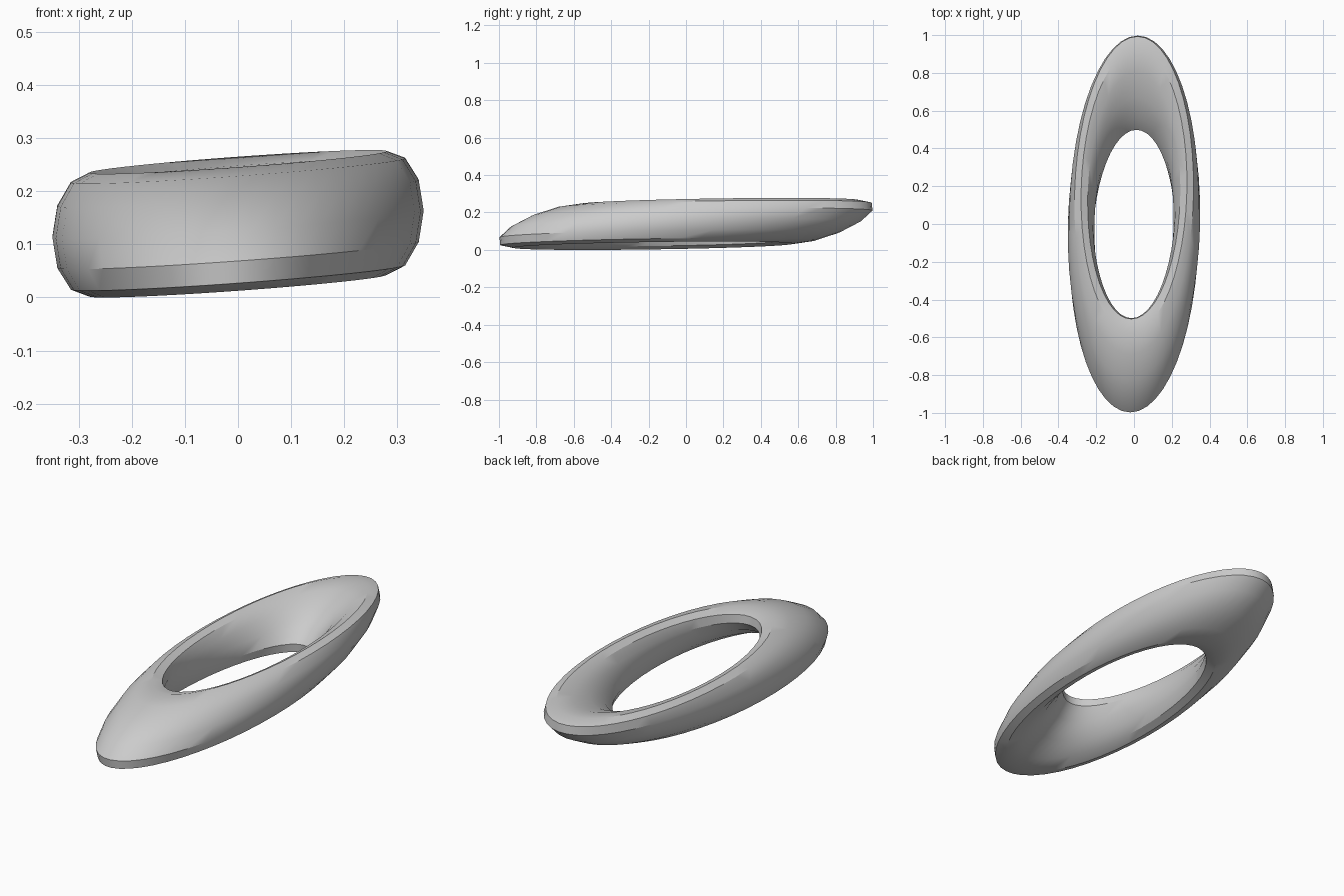
import bpy
import math
from mathutils import Matrix

cube = bpy.data.objects.get("Cube")
if cube:
    bpy.data.objects.remove(cube, do_unlink=True)

# Plain grey material
grey = bpy.data.materials.new("plain_grey")
grey.use_nodes = True
colour = (0.6, 0.6, 0.6, 1)
grey.diffuse_color = colour
grey.node_tree.nodes["Principled BSDF"].inputs["Base Color"].default_value = colour

# Ring with a twelve-sided section
bpy.ops.mesh.primitive_torus_add(
    major_radius=1, minor_radius=0.25, major_segments=48, minor_segments=12)
ring = bpy.context.object
ring.name = "slanted_ring"
ring.data.materials.append(grey)

# Squash into a long oval, lean the section along y, tilt the ring slightly
ring.data.transform(Matrix((
    (0.28, 0.0165, 0, 0),
    (0, 0.748, 0.7, 0),
    (0.0197, 0.011, 0.466, 0.139),
    (0, 0, 0, 1))))

bpy.ops.object.shade_smooth_by_angle(angle=math.radians(30))
